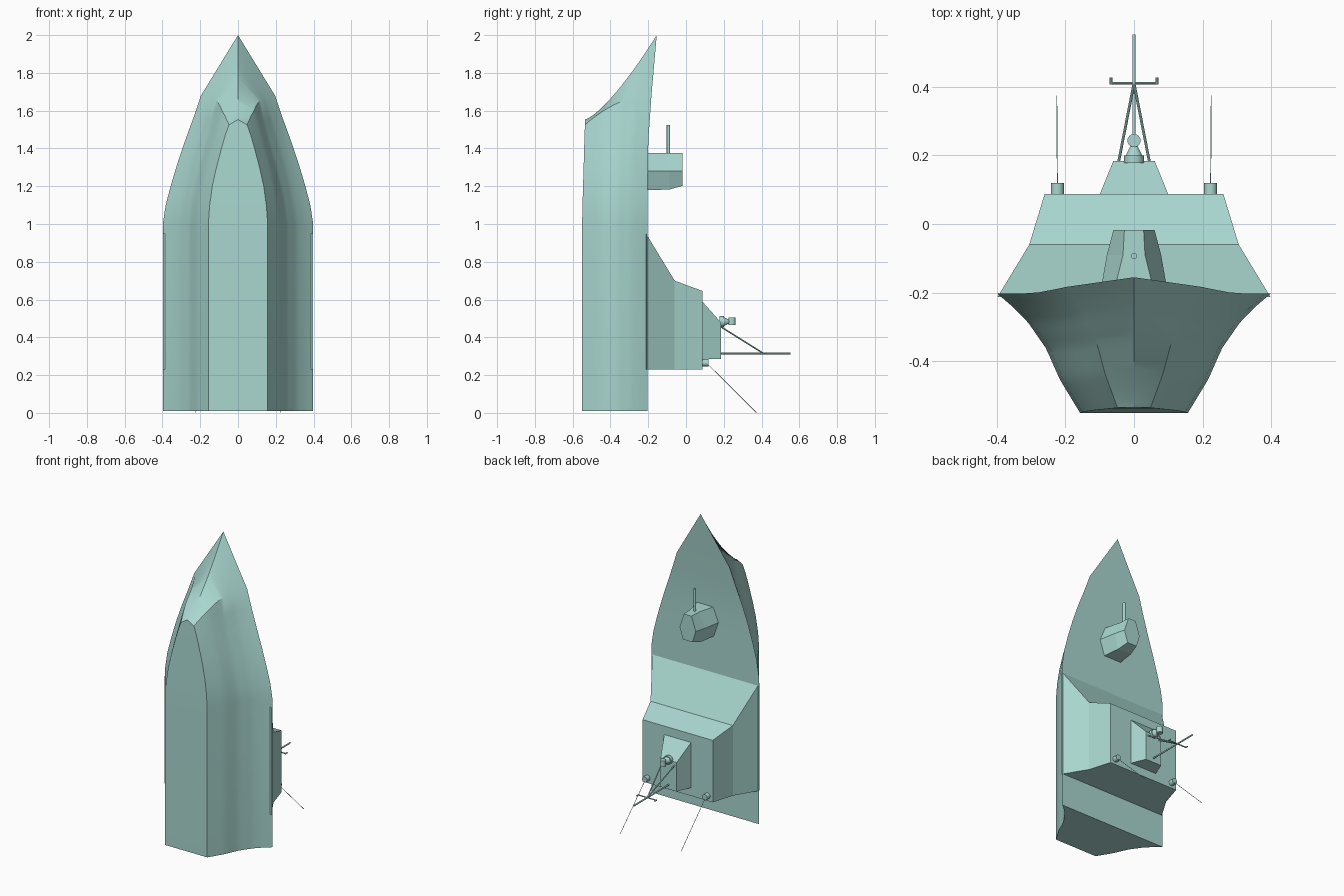
import bpy, bmesh, math
from mathutils import Vector

if "Cube" in bpy.data.objects:
    bpy.data.objects.remove(bpy.data.objects["Cube"], do_unlink=True)

paint = bpy.data.materials.new("pale_teal_paint")
paint.use_nodes = True
colour = (0.40, 0.68, 0.63, 1)
paint.diffuse_color = colour
paint.node_tree.nodes["Principled BSDF"].inputs["Base Color"].default_value = colour


def finish(name, bm, smooth=None):
    bmesh.ops.recalc_face_normals(bm, faces=bm.faces)
    mesh = bpy.data.meshes.new(name)
    bm.to_mesh(mesh)
    bm.free()
    obj = bpy.data.objects.new(name, mesh)
    bpy.context.collection.objects.link(obj)
    mesh.materials.append(paint)
    if smooth:
        bpy.ops.object.select_all(action='DESELECT')
        obj.select_set(True)
        bpy.context.view_layer.objects.active = obj
        bpy.ops.object.shade_smooth_by_angle(angle=math.radians(smooth))
    return obj


def loft(name, rings, smooth=None):
    """Skin closed rings of equal length and cap both ends."""
    bm = bmesh.new()
    loops = [[bm.verts.new(p) for p in ring] for ring in rings]
    n = len(rings[0])
    for a, b in zip(loops, loops[1:]):
        for i in range(n):
            j = (i + 1) % n
            bm.faces.new((a[i], a[j], b[j], b[i]))
    bm.faces.new(loops[0])
    if max(abs(p[0]) for p in rings[-1]) > 0:
        bm.faces.new(loops[-1])
    bmesh.ops.remove_doubles(bm, verts=bm.verts, dist=1e-5)
    return finish(name, bm, smooth)


def rod(name, a, b, r1, r2=None, sides=16):
    """Cylinder or cone running from a to b."""
    a, b = Vector(a), Vector(b)
    bm = bmesh.new()
    bmesh.ops.create_cone(bm, cap_ends=True, segments=sides, radius1=r1,
                          radius2=r1 if r2 is None else r2, depth=(b - a).length)
    turn = (b - a).to_track_quat('Z', 'Y').to_matrix().to_4x4()
    turn.translation = (a + b) / 2
    bm.transform(turn)
    return finish(name, bm, 40)


# Hull: flared sections from the stern up to the shoulder, then the stem
FLARE = [(0, 0), (.28, .245), (.54, .41), (.77, .64), (.9, .83), (1, 1)]


def flare(s):
    for (s0, f0), (s1, f1) in zip(FLARE, FLARE[1:]):
        if s <= s1:
            return f0 + (f1 - f0) * (s - s0) / (s1 - s0)
    return 1


STEPS = [i / 20 for i in range(21)]


def mirrored(half):
    return half + [(-x, y, z) for x, y, z in reversed(half)]


# chine x, chine y, chine z, deck x, deck y, deck z
stations = [
    (.157, -.55, .01, .398, -.203, .01),
    (.157, -.55, 1.0, .398, -.203, 1.0),
    (.150, -.548, 1.1, .383, -.203, 1.1),
    (.136, -.545, 1.2, .354, -.203, 1.21),
    (.114, -.542, 1.3, .318, -.202, 1.33),
    (.085, -.539, 1.41, .277, -.199, 1.45),
    (.066, -.537, 1.475, .235, -.191, 1.565),
    (.048, -.535, 1.525, .196, -.183, 1.68),
]
rings = []
for xc, yc, zc, xd, yd, zd in stations:
    rings.append(mirrored([(xc + (xd - xc) * flare(s), yc + (yd - yc) * s,
                            zc + (zd - zc) * (1 - (1 - s) ** 2)) for s in STEPS]))
stem = [(0, -.535 + .38 * s, 1.553 + .447 * s ** 1.35) for s in STEPS]
rings.append(stem + stem[::-1])
loft("hull", rings, 28)


# Deckhouse tiers: y, half width, lower z, upper z
def tier(name, levels):
    loft(name, [[(-w, y, lo), (w, y, lo), (w, y, hi), (-w, y, hi)]
                for y, w, lo, hi in levels])


tier("deckhouse", [(-.212, .397, .23, .95), (-.06, .305, .23, .70), (.088, .26, .23, .645)])
tier("bridge", [(.086, .1, .285, .59), (.184, .06, .285, .48)])

# Gun turret: six-sided rings, rear, widest and front rows
rings = []
for y, rear, wide, front, low in [(-.21, .065, .1, .062, 1.18), (-.09, .05, .079, .032, 1.182),
                                  (-.018, .035, .06, .028, 1.202)]:
    rings.append([(-rear, y, low), (rear, y, low), (wide, y, 1.28),
                  (front, y, 1.375), (-front, y, 1.375), (-wide, y, 1.28)])
loft("gun_turret", rings)
rod("gun_barrel", (0, -.093, 1.36), (0, -.093, 1.525), .009)

# Mast with braces and crossbar
rod("mast", (0, .17, .315), (0, .552, .315), .005, sides=12)
rod("crossbar", (-.07, .41, .315), (.07, .41, .315), .004, sides=8)
for side, label in ((1, "left"), (-1, "right")):
    rod(label + "_mast_brace", (side * .047, .17, .465), (0, .41, .315), .004, sides=8)
    rod(label + "_crossbar_tip", (side * .067, .406, .315), (side * .067, .426, .315), .004, sides=8)
    rod(label + "_whip_mount", (side * .223, .085, .265), (side * .223, .12, .265), .019)
    rod(label + "_whip_antenna", (side * .223, .105, .268), (side * .225, .373, .001), .0015, sides=6)

# Radar
rod("radar_base", (0, .178, .483), (0, .2, .483), .029)
rod("radar_cone", (0, .2, .483), (0, .235, .483), .024, .006)
rod("radar_drum", (0, .243, .464), (0, .243, .504), .019, sides=24)
